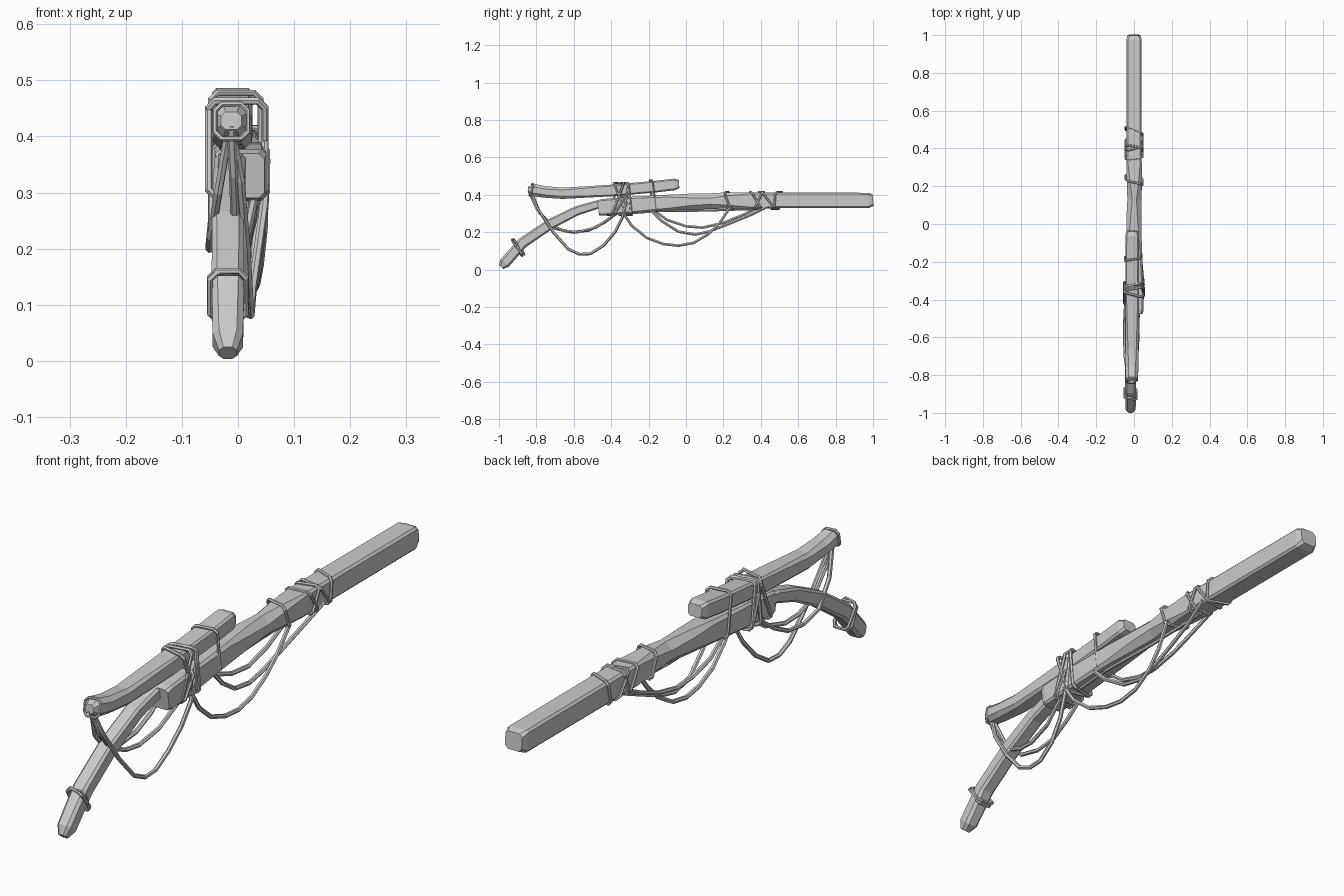
import bpy, bmesh, random
from mathutils import Vector

random.seed(4)


def timber(name, sections):
    """Loft chamfered 8-sided sections: (x, y, z, half width, half height, chamfer)."""
    bm = bmesh.new()
    centres = [Vector(s[:3]) for s in sections]
    rings = []
    for i, (x, y, z, w, h, c) in enumerate(sections):
        t = centres[min(i + 1, len(sections) - 1)] - centres[max(i - 1, 0)]
        t.x = 0
        t.normalize()
        side, up = Vector((1, 0, 0)), Vector((0, -t.z, t.y))
        outline = [(w, h - c), (w - c, h), (c - w, h), (-w, h - c),
                   (-w, c - h), (c - w, -h), (w - c, -h), (w, c - h)]
        rings.append([bm.verts.new(centres[i] + side * u + up * v) for u, v in outline])
    for a, b in zip(rings, rings[1:]):
        for k in range(8):
            j = (k + 1) % 8
            bm.faces.new((a[k], a[j], b[j], b[k]))
    bm.faces.new(rings[0])
    bm.faces.new(rings[-1])
    bmesh.ops.recalc_face_normals(bm, faces=bm.faces)
    mesh = bpy.data.meshes.new(name)
    bm.to_mesh(mesh)
    bm.free()
    bpy.context.collection.objects.link(bpy.data.objects.new(name, mesh))


def rope(name, points, radius=0.008, closed=False):
    """Faceted six-sided cord along a polyline."""
    cu = bpy.data.curves.new(name, 'CURVE')
    cu.dimensions = '3D'
    cu.bevel_depth = radius
    cu.bevel_resolution = 1
    cu.use_fill_caps = True
    sp = cu.splines.new('POLY')
    sp.points.add(len(points) - 1)
    for p, co in zip(sp.points, points):
        p.co = (*co, 1)
    sp.use_cyclic_u = closed
    sp.use_smooth = False
    ob = bpy.data.objects.new(name, cu)
    bpy.context.collection.objects.link(ob)
    bpy.ops.object.select_all(action='DESELECT')
    ob.select_set(True)
    bpy.context.view_layer.objects.active = ob
    bpy.ops.object.convert(target='MESH')


def wrap(name, x, y, z, w, h, lean=0.0, skew=0.0, radius=0.006):
    """One turn of cord round a timber; lean tilts it in y by height, skew by width."""
    c = 0.012
    outline = [(w, h - c), (w - c, h), (c - w, h), (-w, h - c),
               (-w, c - h), (c - w, -h), (w - c, -h), (w, c - h)]
    pts = [(x + u, y + lean * v / h + skew * u / w + random.uniform(-.004, .004), z + v)
           for u, v in outline]
    rope(name, pts, radius, True)


# Main beam: squared ends, whittled middle
timber("main_beam", [
    (0.005, -0.470, 0.330, 0.042, 0.040, 0.010),
    (0.005, -0.450, 0.333, 0.046, 0.044, 0.008),
    (0.003, -0.300, 0.345, 0.045, 0.044, 0.008),
    (0.000, -0.100, 0.358, 0.041, 0.042, 0.012),
    (0.000, 0.020, 0.363, 0.041, 0.043, 0.022),
    (0.002, 0.130, 0.366, 0.037, 0.042, 0.026),
    (0.002, 0.220, 0.370, 0.040, 0.043, 0.018),
    (0.000, 0.330, 0.370, 0.041, 0.042, 0.008),
    (0.000, 0.975, 0.370, 0.041, 0.041, 0.008),
    (0.000, 1.000, 0.372, 0.034, 0.032, 0.012)])

# Upper log lashed on top
timber("upper_log", [
    (-0.012, -0.845, 0.428, 0.018, 0.016, 0.008),
    (-0.012, -0.815, 0.426, 0.032, 0.033, 0.016),
    (-0.010, -0.760, 0.416, 0.034, 0.031, 0.016),
    (-0.010, -0.660, 0.408, 0.034, 0.030, 0.012),
    (-0.010, -0.400, 0.423, 0.036, 0.031, 0.007),
    (-0.010, -0.150, 0.445, 0.036, 0.031, 0.007),
    (-0.010, -0.060, 0.456, 0.036, 0.031, 0.008),
    (-0.010, -0.037, 0.458, 0.028, 0.022, 0.009)])

# Bent lower branch
timber("lower_branch", [
    (-0.018, -0.988, 0.014, 0.016, 0.016, 0.008),
    (-0.018, -0.968, 0.037, 0.027, 0.030, 0.011),
    (-0.018, -0.875, 0.142, 0.029, 0.029, 0.010),
    (-0.018, -0.727, 0.243, 0.028, 0.028, 0.008),
    (-0.016, -0.583, 0.315, 0.028, 0.025, 0.008),
    (-0.014, -0.480, 0.346, 0.028, 0.023, 0.008),
    (-0.010, -0.400, 0.352, 0.028, 0.022, 0.008)])

# Hanging slack cords
rope("rear_cord_long", [
    (-0.015, -0.835, 0.43), (0.005, -0.79, 0.32), (0.015, -0.71, 0.20),
    (0.020, -0.63, 0.11), (0.022, -0.57, 0.082), (0.022, -0.51, 0.085),
    (0.026, -0.44, 0.13), (0.036, -0.38, 0.20), (0.047, -0.34, 0.28), (0.05, -0.32, 0.36)])
rope("rear_cord_left", [
    (-0.015, -0.83, 0.42), (-0.035, -0.78, 0.30), (-0.048, -0.70, 0.22),
    (-0.050, -0.61, 0.20), (-0.050, -0.52, 0.21), (-0.046, -0.44, 0.25), (-0.046, -0.36, 0.31)])
rope("rear_cord_middle", [
    (-0.012, -0.84, 0.42), (-0.008, -0.80, 0.33), (-0.005, -0.73, 0.24),
    (0.0, -0.65, 0.207), (0.005, -0.58, 0.20), (0.015, -0.48, 0.225), (0.03, -0.38, 0.295)])
rope("under_cord_deep", [
    (0.047, -0.34, 0.31), (0.045, -0.29, 0.235), (0.038, -0.21, 0.17),
    (0.032, -0.12, 0.137), (0.028, -0.04, 0.128), (0.026, 0.04, 0.143),
    (0.028, 0.12, 0.19), (0.033, 0.18, 0.25), (0.042, 0.24, 0.34)])
rope("under_cord_middle", [
    (0.035, -0.20, 0.33), (0.028, -0.13, 0.26), (0.015, -0.04, 0.203),
    (0.010, 0.05, 0.188), (0.012, 0.12, 0.203), (0.018, 0.23, 0.245),
    (0.025, 0.34, 0.29), (0.038, 0.44, 0.34)])
rope("under_cord_shallow", [
    (-0.03, -0.18, 0.325), (-0.03, -0.10, 0.265), (-0.025, 0.0, 0.232),
    (-0.022, 0.09, 0.225), (-0.025, 0.20, 0.25), (-0.03, 0.31, 0.295), (-0.038, 0.39, 0.335)])
rope("beam_underside_cord", [
    (0.01, -0.32, 0.30), (0.01, -0.15, 0.313), (0.0, 0.10, 0.316), (0.0, 0.40, 0.325)], 0.007)

# Lashings binding the log to the beam
for i, (y, lean, skew) in enumerate([(-0.375, 0.035, 0.01), (-0.345, -0.03, -0.012),
                                     (-0.335, 0.01, 0.015), (-0.31, -0.012, 0.01)]):
    wrap(f"centre_lashing_{i}", -0.002, y, 0.378, 0.050, 0.085, lean, skew, 0.007)
wrap("centre_band", 0.003, -0.36, 0.338, 0.049, 0.047, 0.03, 0.0)
wrap("log_lashing", -0.004, -0.175, 0.396, 0.044, 0.082, -0.012, 0.008)

# Turns on the front half of the beam
for i, (y, lean, skew) in enumerate([(0.235, -0.015, -0.012), (0.37, -0.025, 0.006),
                                     (0.395, 0.02, -0.008), (0.43, -0.03, 0.01),
                                     (0.49, 0.008, -0.015)]):
    wrap(f"beam_lashing_{i}", 0.001, y, 0.37, 0.045, 0.045, lean, skew)

# Turns on the branch and on the log tip
wrap("branch_lashing", -0.018, -0.897, 0.115, 0.032, 0.042, -0.020, 0.004)
wrap("branch_lashing_cross", -0.018, -0.895, 0.12, 0.032, 0.040, -0.030, -0.006)
wrap("tip_lashing", -0.012, -0.825, 0.427, 0.029, 0.031, 0.008, 0.004, 0.005)
